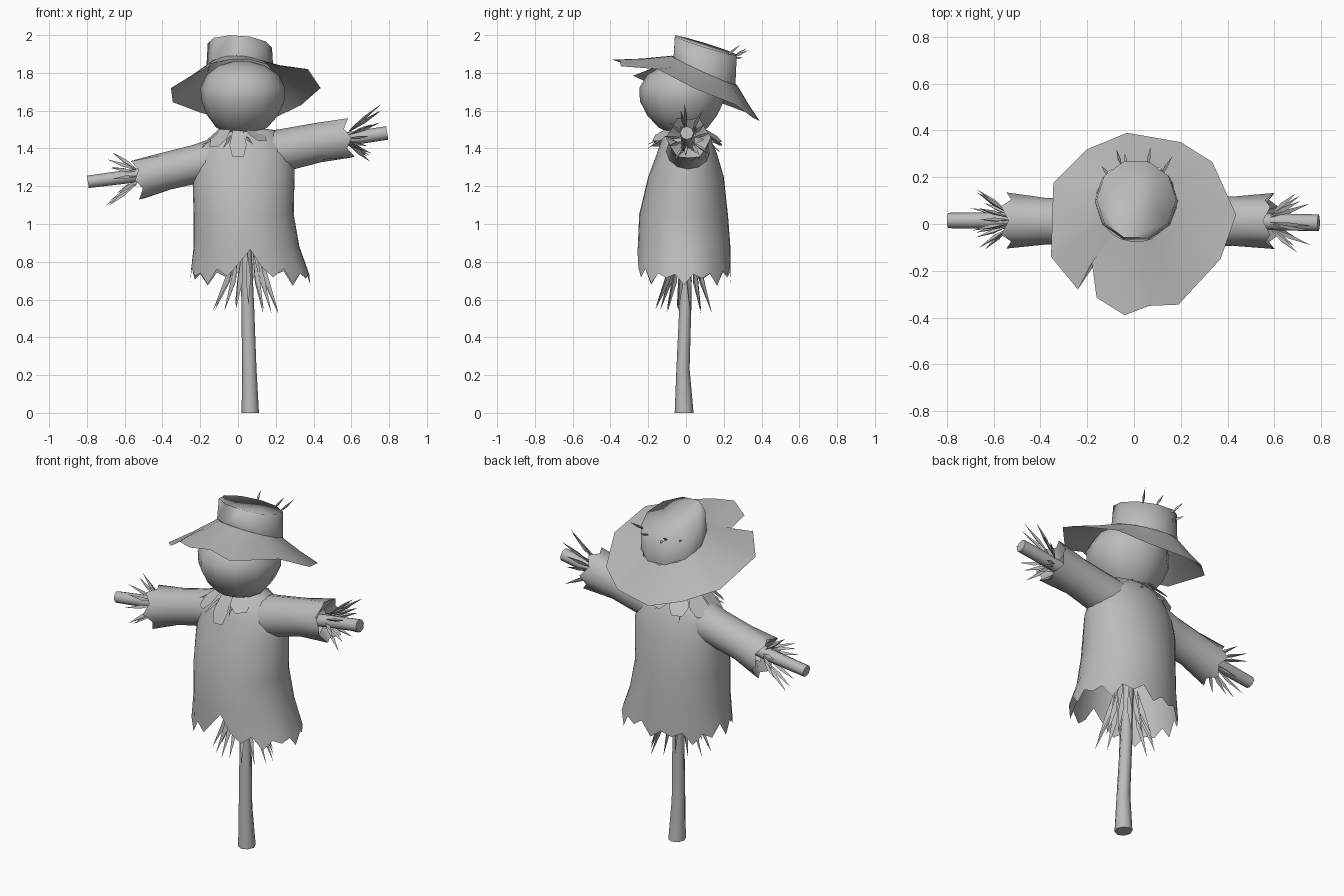
import bpy, bmesh, math, random
from mathutils import Vector

if "Cube" in bpy.data.objects:
    bpy.data.objects.remove(bpy.data.objects["Cube"])

random.seed(4)
TAU = math.tau
grey = bpy.data.materials.new("plain grey")
grey.diffuse_color = (0.5, 0.5, 0.5, 1)
grey.use_nodes = True
grey.node_tree.nodes["Principled BSDF"].inputs["Base Color"].default_value = grey.diffuse_color


def finish(name, bm, angle=50, fix=True):
    if fix:
        bmesh.ops.recalc_face_normals(bm, faces=bm.faces)
    me = bpy.data.meshes.new(name)
    bm.to_mesh(me)
    bm.free()
    me.materials.append(grey)
    ob = bpy.data.objects.new(name, me)
    bpy.context.collection.objects.link(ob)
    bpy.ops.object.select_all(action='DESELECT')
    ob.select_set(True)
    bpy.context.view_layer.objects.active = ob
    bpy.ops.object.shade_smooth_by_angle(angle=math.radians(angle))
    return ob


def loft(name, rings, cap_start=False, cap_end=False, angle=50):
    bm = bmesh.new()
    vs = [[bm.verts.new(p) for p in r] for r in rings]
    n = len(vs[0])
    for a, b in zip(vs, vs[1:]):
        for i in range(n):
            j = (i + 1) % n
            bm.faces.new((a[i], a[j], b[j], b[i]))
    if cap_start:
        bm.faces.new(vs[0])
    if cap_end:
        bm.faces.new(vs[-1])
    return finish(name, bm, angle)


def ellipse(cx, cy, z, rx, ry, n, tilt_x=0, tilt_y=0):
    out = []
    for i in range(n):
        a = TAU * i / n
        dx, dy = rx * math.cos(a), ry * math.sin(a)
        out.append(Vector((cx + dx, cy + dy, z + tilt_x * dx + tilt_y * dy)))
    return out


def across(c, axis, r, n, wobble=0, rwob=0):
    """Ring around a sideways axis, optionally ragged."""
    axis = Vector(axis).normalized()
    v = Vector((0, 1, 0))
    w = axis.cross(v)
    out = []
    for i in range(n):
        a = TAU * i / n
        s = (-1) ** i
        out.append(Vector(c) + (v * math.cos(a) + w * math.sin(a)) * (r + rwob * s) + axis * wobble * s)
    return out


def straw(bm, p, q, w=0.012, bend=(0, 0, 0)):
    p, q = Vector(p), Vector(q)
    d = (q - p).normalized()
    u = d.orthogonal().normalized()
    v = d.cross(u)
    m = p.lerp(q, 0.5) + Vector(bend)
    ring = [bm.verts.new(m + (u * math.cos(TAU * k / 3) + v * math.sin(TAU * k / 3)) * w) for k in range(3)]
    a, b = bm.verts.new(p), bm.verts.new(q)
    for k in range(3):
        bm.faces.new((a, ring[(k + 1) % 3], ring[k]))
        bm.faces.new((b, ring[k], ring[(k + 1) % 3]))


# upright pole
loft("pole", [ellipse(*p, 8) for p in (
    (0.065, -0.01, 0, 0.046, 0.05), (0.06, -0.016, 0.23, 0.038, 0.035),
    (0.052, -0.004, 0.55, 0.034, 0.032), (0.045, 0, 0.8, 0.03, 0.03),
    (0.015, 0, 1.5, 0.03, 0.03))], True, True)

# crossbar
pts = [((-0.795, 0.015, 1.223), 0.033), ((-0.55, 0.015, 1.255), 0.036),
       ((0.1, 0.01, 1.375), 0.036), ((0.58, 0.01, 1.45), 0.036), ((0.79, 0.005, 1.482), 0.036)]
loft("crossbar", [across(c, (1, 0, 0.15), r, 8) for c, r in pts], True, True)

# shirt body with ragged hem
N = 32
body = [ellipse(0.0, 0.0, 1.495, 0.09, 0.09, N, 0.17),
        ellipse(0.0, 0.0, 1.46, 0.19, 0.125, N, 0.2),
        ellipse(0.02, 0.005, 1.37, 0.25, 0.16, N, 0.17),
        ellipse(0.03, 0.0, 1.25, 0.27, 0.2, N, 0.12),
        ellipse(0.03, -0.013, 1.05, 0.265, 0.235, N),
        ellipse(0.045, -0.01, 0.88, 0.28, 0.245, N)]
hem = ellipse(0.065, -0.01, 0.7, 0.318, 0.247, N)
for i, p in enumerate(hem):
    p.z = random.uniform(0.67, 0.70) if i % 2 == 0 else random.uniform(0.73, 0.78)
    if i % 4 == 2:
        p.z += 0.03
for k, z in ((23, 0.79), (24, 0.865), (25, 0.77)):   # tall tear at the front
    hem[k].z = z
body.append(hem)
loft("shirt_body", body, angle=60)

# sleeves with ragged, folded cuffs
for name, path in (
    ("left_sleeve", [((-0.1, 0.01, 1.34), 0.12), ((-0.22, 0.01, 1.318), 0.102), ((-0.38, 0.012, 1.28), 0.1)]),
    ("right_sleeve", [((0.15, 0.01, 1.37), 0.12), ((0.25, 0.01, 1.393), 0.112), ((0.42, 0.012, 1.43), 0.105)])):
    left = name.startswith("left")
    ax = Vector((-1, 0, -0.22)) if left else Vector((1, 0, 0.17))
    cuff = Vector((-0.53, 0.015, 1.235)) if left else Vector((0.585, 0.013, 1.455))
    rings = [across(c, ax, r, 12) for c, r in path]
    rings.append(across(cuff, ax, 0.112, 12, 0.016, 0.008))
    rings.append(across(cuff - ax * 0.05, ax, 0.062, 12, 0.0, 0.02))
    loft(name, rings, angle=50)

# straw at the cuffs
for name, base, s in (("left_hand_straw", (-0.53, 0.015, 1.25), -1), ("right_hand_straw", (0.58, 0.01, 1.455), 1)):
    bm = bmesh.new()
    for i in range(12):
        a = TAU * i / 12 + random.uniform(-0.15, 0.15)
        r = random.uniform(0.11, 0.17)
        l = random.uniform(0.09, 0.18)
        b = Vector(base)
        d = Vector((0, math.cos(a) * 0.82, math.sin(a)))
        straw(bm, b + d * 0.035, b + d * r + Vector((s * l, 0, s * l * 0.15)), 0.011)
    finish(name, bm)

# straw below the shirt
bm = bmesh.new()
for i in range(14):
    a = TAU * (i + 0.5) / 14
    d = Vector((math.cos(a) * 1.1, math.sin(a), 0))
    r = random.uniform(0.14, 0.175)
    straw(bm, Vector((0.05, -0.005, 0.86)) + d * 0.06,
          Vector((0.055, -0.01, random.uniform(0.52, 0.57))) + d * r, 0.016, d * -0.012)
finish("hem_straw", bm)

# straw at the neck and at the back of the hat
bm = bmesh.new()
for i in range(8):
    a = TAU * (i + 0.5) / 8
    d = Vector((math.cos(a), math.sin(a), 0))
    straw(bm, Vector((0, -0.01, 1.48)) + d * 0.08, Vector((0, -0.01, random.uniform(1.37, 1.42))) + d * 0.21, 0.008)
finish("neck_straw", bm)
bm = bmesh.new()
for x, y, tx, ty, tz in ((-0.1, 0.2, -0.14, 0.25, 1.9), (-0.05, 0.24, -0.075, 0.32, 1.93),
                         (-0.03, 0.25, -0.04, 0.3, 1.88), (0.06, 0.24, 0.07, 0.33, 1.92), (0.11, 0.2, 0.165, 0.29, 1.95)):
    straw(bm, (x, y, 1.88), (tx, ty, tz), 0.008)
finish("hat_straw", bm)

# collar made of pointed flaps
bm = bmesh.new()
M = 9
for i in range(M):
    a = -math.pi / 2 + TAU * i / M
    d, t = Vector((math.cos(a), math.sin(a), 0)), Vector((-math.sin(a), math.cos(a), 0))
    c = Vector((0, -0.005, 0))
    front = i == 0
    z1, z2 = (1.42, 1.355) if front else (1.46, 1.425)
    z1, z2 = z1 + 0.018 * d.x, z2 + 0.024 * d.x
    rad = (0.09, 0.155, 0.185) if front else (0.09, 0.16, 0.2)
    w = (0.025, 0.045, 0.03) if front else (0.03, 0.055, 0.03)
    rows = []
    for r, z, h in zip(rad, (1.51, z1, z2), w):
        rows.append([bm.verts.new(c + d * r + t * h * s + Vector((0, 0, z))) for s in (-1, 1)])
    for p, q in zip(rows, rows[1:]):
        bm.faces.new((p[0], q[0], q[1], p[1]))
finish("collar", bm, 30, fix=False)

# stuffed sack head
loft("head", [ellipse(*p, 12) for p in (
    (0.02, 0.0, 1.47, 0.06, 0.06), (0.02, -0.015, 1.51, 0.135, 0.13),
    (0.025, -0.02, 1.575, 0.188, 0.185), (0.026, -0.022, 1.65, 0.22, 0.222),
    (0.026, -0.022, 1.72, 0.224, 0.225), (0.025, -0.015, 1.79, 0.19, 0.19),
    (0.02, 0.0, 1.84, 0.12, 0.12), (0.02, 0.01, 1.86, 0.05, 0.05))], True, True, 60)

# hat crown, tipped backwards
loft("hat_crown", [ellipse(0.01, 0.098, 1.812, 0.178, 0.172, 10, -0.06, -0.45),
                   ellipse(0.01, 0.105, 1.945, 0.17, 0.172, 10, -0.07, -0.31)], False, True, 100)

# floppy hat brim with a tear at the front left
outline = [(-0.03, 0.39, 1.545), (-0.2, 0.32, 1.59), (-0.345, 0.175, 1.645), (-0.355, -0.14, 1.72),
           (-0.24, -0.28, 1.785), (-0.18, -0.165, 1.83), (-0.16, -0.315, 1.845), (-0.04, -0.39, 1.87),
           (0.065, -0.35, 1.87), (0.19, -0.345, 1.835), (0.37, -0.15, 1.82), (0.437, 0.04, 1.72),
           (0.335, 0.265, 1.63), (0.2, 0.35, 1.565)]
inner, mid = [], []
for p in outline:
    p = Vector(p)
    d = Vector((p.x - 0.01, p.y - 0.098, 0)).normalized() * 0.174
    q = Vector((0.01 + d.x, 0.098 + d.y, 1.812 - 0.06 * d.x - 0.45 * d.y))
    inner.append(q)
    mid.append(q.lerp(p, 0.5) - Vector((0, 0, 0.005)))
loft("hat_brim", [inner, mid, [Vector(p) for p in outline]], angle=80)
